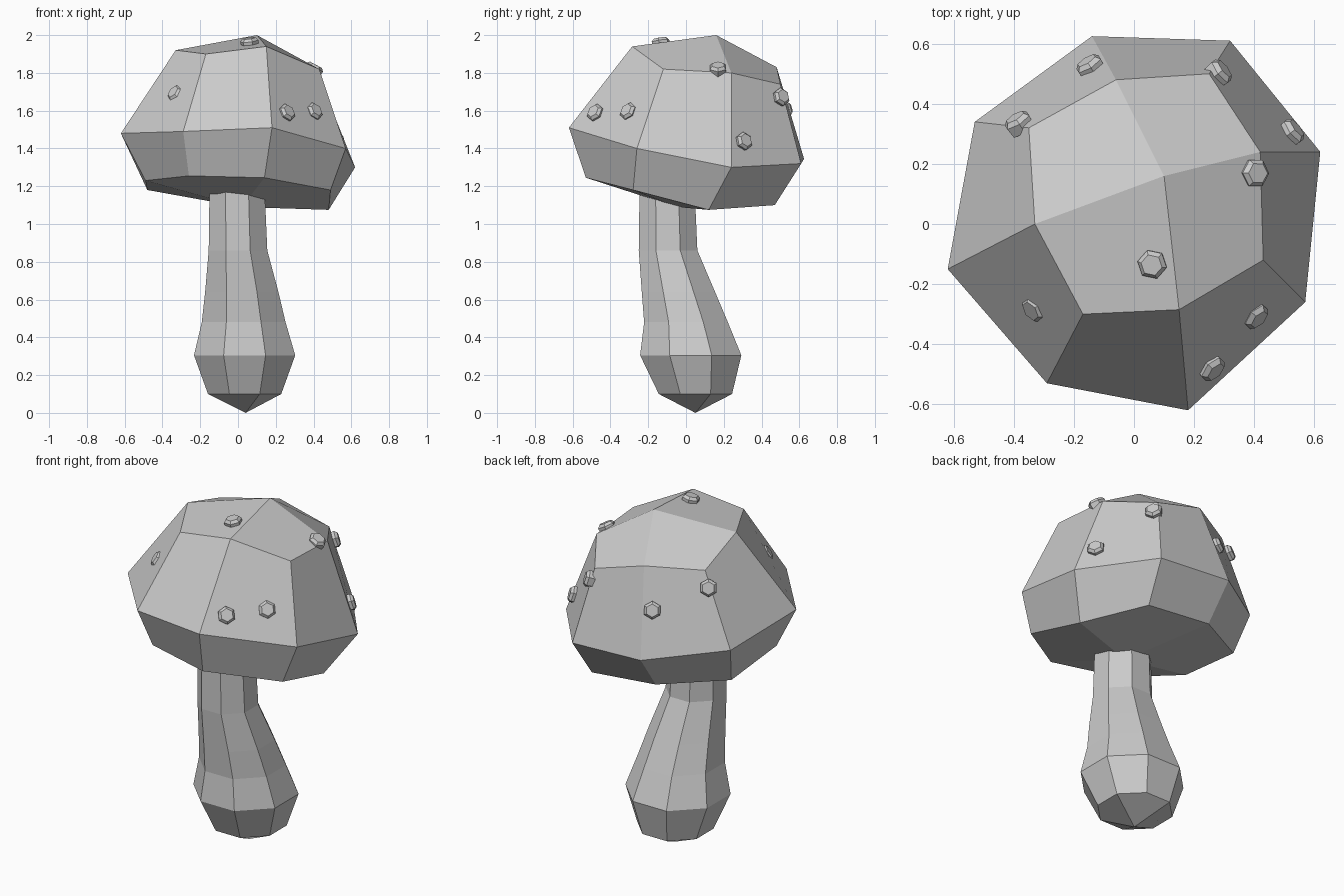
import bpy, math
from mathutils import Vector
from mathutils.bvhtree import BVHTree

if "Cube" in bpy.data.objects:
    bpy.data.objects.remove(bpy.data.objects["Cube"])


def add_mesh(name, verts, faces):
    mesh = bpy.data.meshes.new(name)
    mesh.from_pydata([tuple(v) for v in verts], [], faces)
    mesh.update()
    obj = bpy.data.objects.new(name, mesh)
    bpy.context.collection.objects.link(obj)
    return obj


def side_quads(rings, n):
    """Quads between stacked rings, listed bottom to top, counter-clockwise."""
    return [(r * n + i, r * n + (i + 1) % n, (r + 1) * n + (i + 1) % n, (r + 1) * n + i)
            for r in range(rings - 1) for i in range(n)]


def octagon(cx, cy, z, r):
    return [(cx + r * math.cos(math.radians(22.5 + 45 * i)),
             cy + r * math.sin(math.radians(22.5 + 45 * i)), z) for i in range(8)]


# Stem: octagonal loft with a leaning, swollen foot (centre x, centre y, z, radius)
stem_profile = [(.035, .05, .10, .21), (.035, .025, .305, .29), (.03, 0, .48, .24),
                (.02, -.04, .64, .21), (0, -.095, .86, .168), (-.005, -.10, 1.18, .158)]
verts = [p for ring in stem_profile for p in octagon(*ring)]
n = len(verts)
faces = side_quads(len(stem_profile), 8)
faces += [(n, (i + 2) % 8, i + 1, i) for i in range(0, 8, 2)]
faces.append(tuple(range(n - 8, n)))
add_mesh("stem", verts + [(.04, .05, 0)], faces)

# Cap: lumpy block of three eight-point rings, closed by four quads top and bottom
cap_bottom = [(-.13, .47, 1.14), (-.48, .26, 1.18), (-.49, -.15, 1.23), (-.26, -.43, 1.255),
              (.14, -.53, 1.245), (.49, -.28, 1.18), (.48, .12, 1.075), (.29, .47, 1.10)]
cap_middle = [(-.14, .625, 1.345), (-.53, .34, 1.40), (-.62, -.15, 1.48), (-.29, -.53, 1.49),
              (.18, -.62, 1.51), (.57, -.26, 1.40), (.62, .24, 1.30), (.32, .61, 1.32)]
cap_top = [(-.06, .48, 1.83), (-.35, .32, 1.82), (-.33, 0, 1.92), (-.17, -.30, 1.90),
           (.15, -.285, 1.94), (.43, -.12, 1.82), (.42, .24, 1.80), (.25, .50, 1.74)]
verts = cap_bottom + cap_middle + cap_top + [(.02, -.05, 1.09), (.10, .16, 2.0)]
faces = side_quads(3, 8)
for i in range(0, 8, 2):
    faces.append((25, 16 + i, 17 + i, 16 + (i + 2) % 8))
    faces.append((24, (i + 2) % 8, i + 1, i))
add_mesh("cap", verts, faces)
surface = BVHTree.FromPolygons([Vector(v) for v in verts], faces)

# Warts: small chamfered hexagonal studs seated on the cap surface
wart_spots = [(-.15, .53, 1.61), (-.38, .33, 1.73), (.28, .50, 1.67), (.53, .31, 1.44),
              (.40, .17, 1.82), (.06, -.135, 1.97), (-.33, -.28, 1.69),
              (.41, -.31, 1.60), (.26, -.48, 1.59)]
wart_profile = [(.045, -.02), (.05, .018), (.036, .033)]
for k, spot in enumerate(wart_spots):
    point, normal, _, _ = surface.find_nearest(Vector(spot))
    turn = normal.to_track_quat('Z', 'Y')
    verts = [point + turn @ Vector((r * math.sin(math.radians(-60 * i)),
                                    r * math.cos(math.radians(-60 * i)), h))
             for r, h in wart_profile for i in range(6)]
    verts = [point + turn @ Vector((r * math.cos(math.radians(60 * i + 30)),
                                    r * math.sin(math.radians(60 * i + 30)), h))
             for r, h in wart_profile for i in range(6)]
    faces = side_quads(3, 6) + [tuple(range(12, 18)), tuple(range(5, -1, -1))]
    add_mesh(f"wart_{k + 1}", verts, faces)
